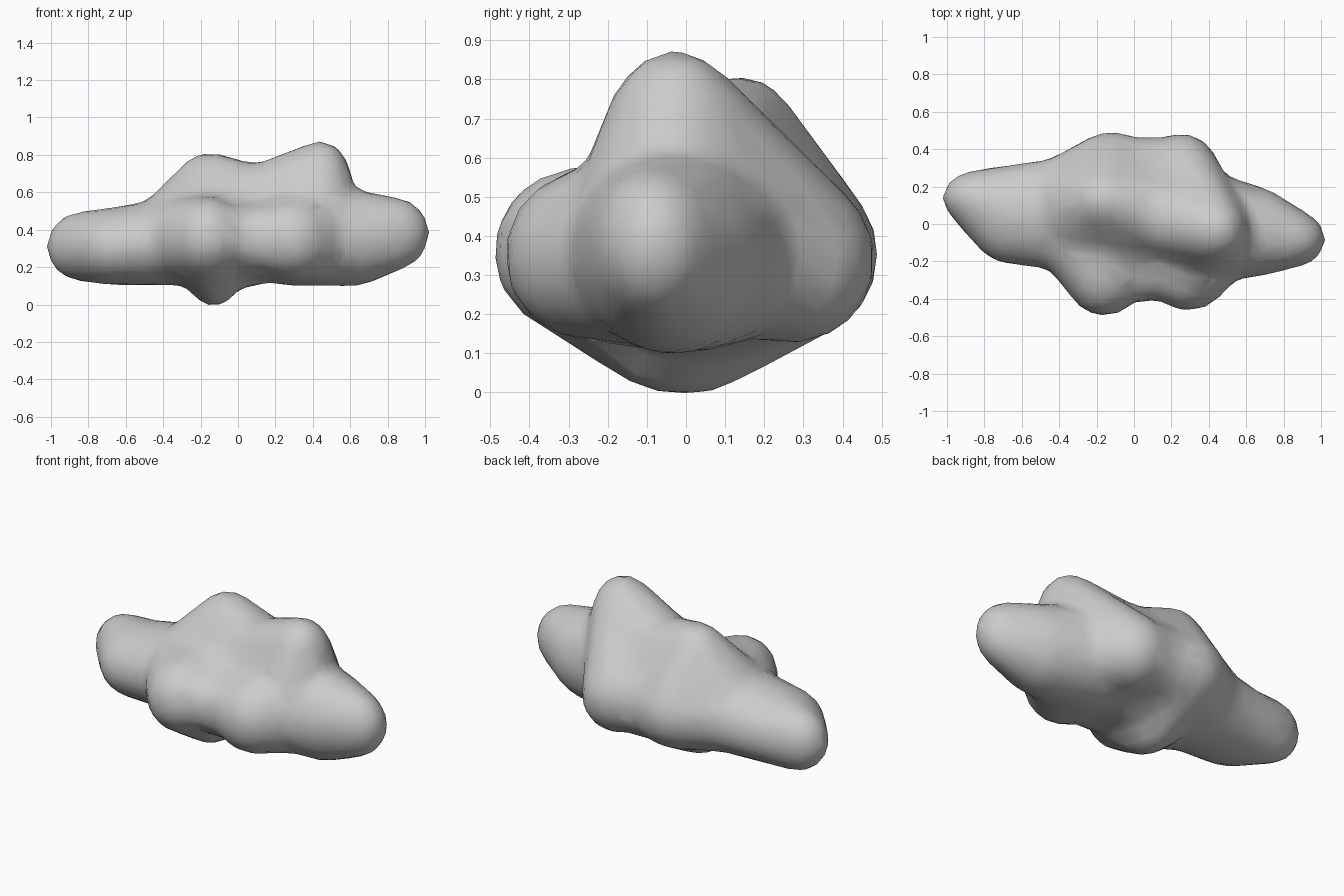
import bpy
import bmesh
from mathutils import Vector

old = bpy.data.objects.get("Cube")
if old:
    bpy.data.objects.remove(old, do_unlink=True)

# Puffs: centre and radii
puffs = {
    "core": ((0.0, 0.06, 0.37), (0.40, 0.36, 0.28)),
    "right base": ((-0.18, 0.06, 0.35), (0.30, 0.33, 0.25)),
    "right shoulder": ((-0.40, 0.07, 0.34), (0.20, 0.29, 0.23)),
    "left base": ((0.27, 0.0, 0.37), (0.28, 0.32, 0.27)),
    "left shoulder": ((0.46, -0.06, 0.36), (0.20, 0.26, 0.25)),
    "right arm": ((-0.66, 0.05, 0.31), (0.24, 0.27, 0.21)),
    "right tip": ((-0.84, 0.14, 0.31), (0.19, 0.15, 0.19)),
    "left arm": ((0.62, -0.04, 0.355), (0.25, 0.25, 0.26)),
    "left tip": ((0.83, -0.08, 0.38), (0.20, 0.16, 0.20)),
    "right crown": ((-0.16, 0.13, 0.62), (0.18, 0.17, 0.20)),
    "left crown": ((0.44, -0.03, 0.67), (0.17, 0.18, 0.21)),
    "saddle": ((0.11, 0.06, 0.56), (0.22, 0.22, 0.18)),
    "front right": ((-0.16, -0.27, 0.36), (0.21, 0.23, 0.22)),
    "front left": ((0.29, -0.26, 0.35), (0.22, 0.21, 0.22)),
    "front gap": ((0.07, -0.22, 0.35), (0.16, 0.20, 0.20)),
    "back right": ((-0.12, 0.28, 0.35), (0.23, 0.22, 0.22)),
    "back left": ((0.25, 0.28, 0.34), (0.21, 0.21, 0.22)),
    "back gap": ((0.07, 0.26, 0.35), (0.20, 0.21, 0.22)),
    "belly": ((-0.13, -0.01, 0.13), (0.13, 0.21, 0.145)),
    "belly root": ((-0.14, 0.0, 0.30), (0.29, 0.30, 0.20)),
}

# Each lobe is the hull stretched over one to three puffs
lobes = [
    ("core",), ("front gap",),
    ("right base", "right arm"), ("right arm", "right tip"),
    ("left base", "left arm"), ("left arm", "left tip"),
    ("right shoulder", "right crown"), ("right shoulder", "front right"),
    ("right shoulder", "back right"), ("left shoulder", "front left"),
    ("core", "right crown"), ("right crown", "back right"),
    ("left base", "left crown"), ("left shoulder", "left crown"),
    ("left crown", "back left"),
    ("saddle", "left crown"), ("saddle", "right crown"),
    ("saddle", "back gap"),
    ("right base", "front right"), ("left base", "front left"),
    ("belly", "belly root"), ("belly", "front right", "back right"),
]

unit = bmesh.new()
bmesh.ops.create_icosphere(unit, subdivisions=3, radius=1)
directions = [v.co.copy() for v in unit.verts]
unit.free()

bm = bmesh.new()
for lobe in lobes:
    points = []
    for name in lobe:
        centre, radii = map(Vector, puffs[name])
        points += [bm.verts.new(centre + d * Vector(radii)) if d is None else
                   bm.verts.new(centre + Vector(a * b for a, b in zip(d, radii)))
                   for d in directions]
    hull = bmesh.ops.convex_hull(bm, input=points)
    inside = [g for g in hull["geom_interior"] if isinstance(g, bmesh.types.BMVert)]
    bmesh.ops.delete(bm, geom=inside, context="VERTS")
mesh = bpy.data.meshes.new("cloud")
bm.to_mesh(mesh)
bm.free()
cloud = bpy.data.objects.new("cloud", mesh)
bpy.context.collection.objects.link(cloud)

# Fuse the lobes into one soft, lightly faceted skin
remesh = cloud.modifiers.new("fuse", "REMESH")
remesh.mode = "VOXEL"
remesh.voxel_size = 0.025
remesh.use_smooth_shade = True
soften = cloud.modifiers.new("soften", "SMOOTH")
soften.factor = 0.5
soften.iterations = 30
thin = cloud.modifiers.new("thin", "DECIMATE")
thin.ratio = 0.08

# Cloud colour
grey = (0.6, 0.6, 0.6, 1)
mat = bpy.data.materials.new("cloud grey")
mat.use_nodes = True
mat.diffuse_color = grey
mat.node_tree.nodes["Principled BSDF"].inputs["Base Color"].default_value = grey
mesh.materials.append(mat)
